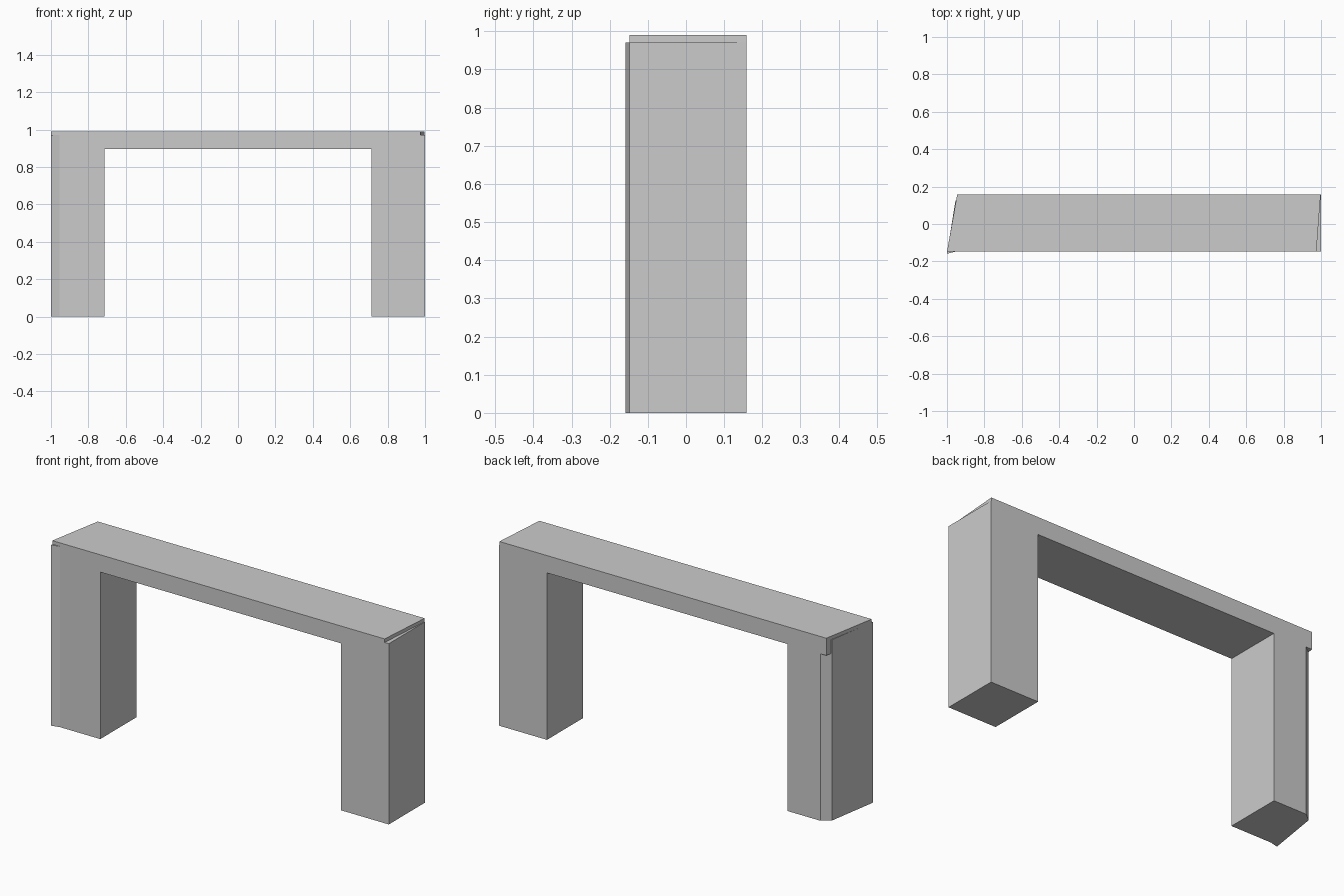
import bpy
import bmesh

if "Cube" in bpy.data.objects:
    bpy.data.objects.remove(bpy.data.objects["Cube"])


def prism(name, outline, z0, z1):
    """Extrude a flat plan outline from z0 to z1."""
    bm = bmesh.new()
    face = bm.faces.new([bm.verts.new((x, y, z0)) for x, y in outline])
    top = bmesh.ops.extrude_face_region(bm, geom=[face])["geom"]
    bmesh.ops.translate(bm, vec=(0, 0, z1 - z0),
                        verts=[v for v in top if isinstance(v, bmesh.types.BMVert)])
    bmesh.ops.recalc_face_normals(bm, faces=bm.faces)
    mesh = bpy.data.meshes.new(name)
    bm.to_mesh(mesh)
    bm.free()
    obj = bpy.data.objects.new(name, mesh)
    bpy.context.collection.objects.link(obj)
    return obj


FRONT, BACK = -0.148, 0.159
LEG_TOP = 0.971

# Lintel with skewed ends
arch = prism("arch", [(-1, FRONT), (0.975, FRONT), (0.998, BACK), (-0.945, BACK)],
             0.897, 0.99)

# Square right leg, reaching slightly past the lintel end
right_leg = prism("right_leg", [(0.715, FRONT), (1, FRONT), (1, BACK), (0.715, BACK)],
                  0, LEG_TOP)

# Left leg with a chamfered back corner and a flared front corner
left_leg = prism("left_leg",
                 [(-0.715, FRONT), (-0.715, BACK), (-0.91, BACK), (-0.955, 0.124),
                  (-1, -0.159), (-0.955, FRONT)],
                 0, LEG_TOP)

# Fuse the legs into the lintel
for leg in (right_leg, left_leg):
    mod = arch.modifiers.new("join_" + leg.name, 'BOOLEAN')
    mod.operation = 'UNION'
    mod.solver = 'EXACT'
    mod.object = leg
    leg.hide_render = True
    leg.hide_set(True)

bpy.context.view_layer.objects.active = arch
arch.select_set(True)
for mod in list(arch.modifiers):
    bpy.ops.object.modifier_apply(modifier=mod.name)
for leg in (right_leg, left_leg):
    bpy.data.objects.remove(leg)
